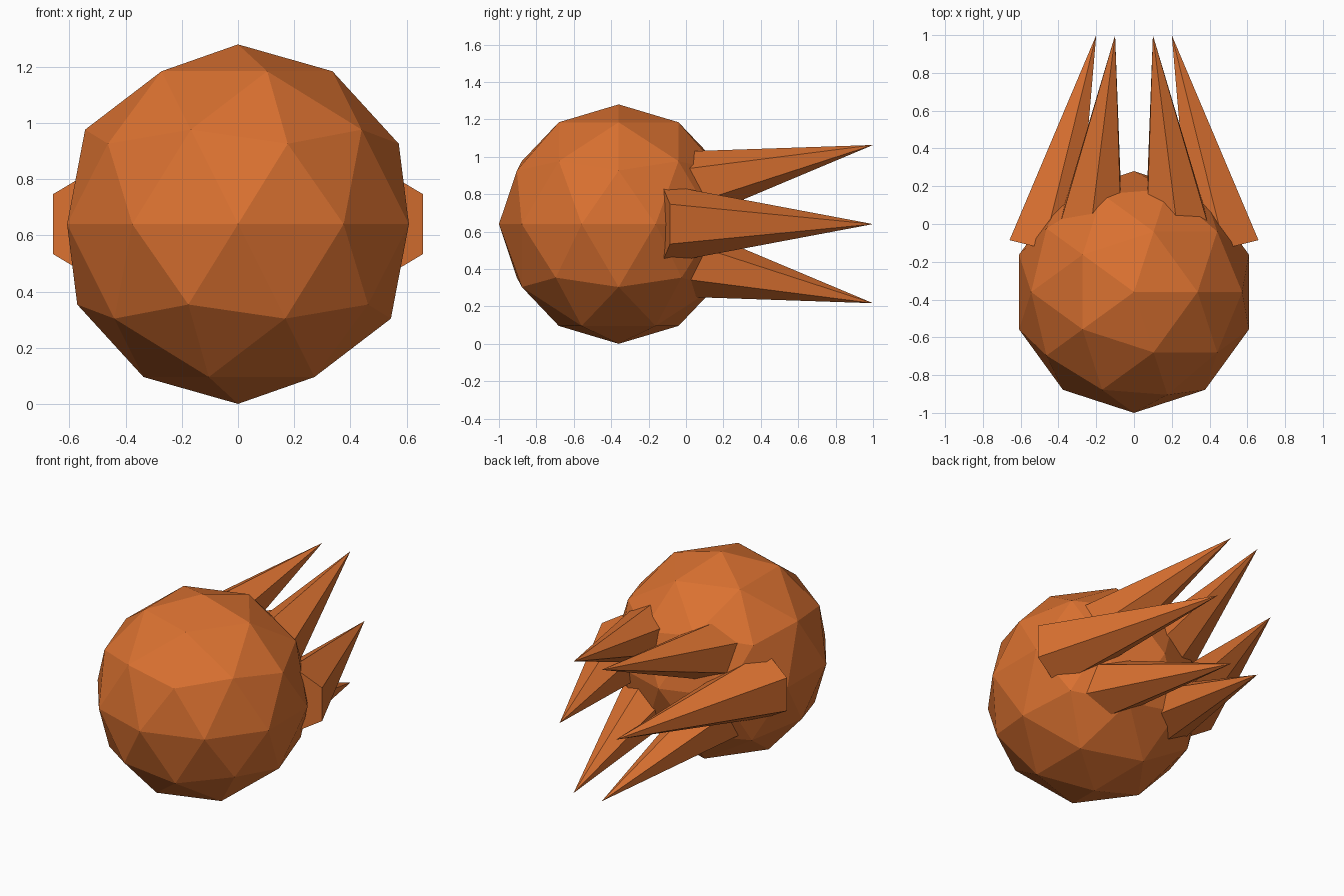
import bpy
from mathutils import Vector

if "Cube" in bpy.data.objects:
    bpy.data.objects.remove(bpy.data.objects["Cube"], do_unlink=True)

RADIUS = 0.64
MID = 0.64          # height of the ball centre
SPIKE_RADIUS = 0.213

orange = bpy.data.materials.new("burnt orange")
orange.use_nodes = True
colour = (0.70, 0.165, 0.03, 1)
orange.diffuse_color = colour
orange.node_tree.nodes["Principled BSDF"].inputs["Base Color"].default_value = colour


def finish(name):
    obj = bpy.context.object
    obj.name = name
    obj.data.materials.append(orange)
    bpy.ops.object.shade_flat()


def spike(name, base, tip):
    """Six-sided cone from base centre to tip, one corner kept upward."""
    base, tip = Vector(base), Vector(tip)
    axis = tip - base
    bpy.ops.mesh.primitive_cone_add(
        vertices=6, radius1=SPIKE_RADIUS, radius2=0, depth=axis.length,
        location=(base + tip) / 2,
        rotation=axis.to_track_quat('Z', 'Y').to_euler())
    finish(name)


# Faceted ball
bpy.ops.mesh.primitive_ico_sphere_add(
    subdivisions=2, radius=RADIUS, location=(0, -0.36, MID))
finish("ball_body")

# Three swept-back spikes on each side
for side, sx in (("left", 1), ("right", -1)):
    spike(f"middle_spike_{side}", (sx * 0.48, -0.13, MID), (sx * 0.2, 1, MID))
    for level, sz in (("upper", 1), ("lower", -1)):
        spike(f"{level}_spike_{side}",
              (sx * 0.243, -0.13, MID + sz * 0.175),
              (sx * 0.1, 1, MID + sz * 0.423))
